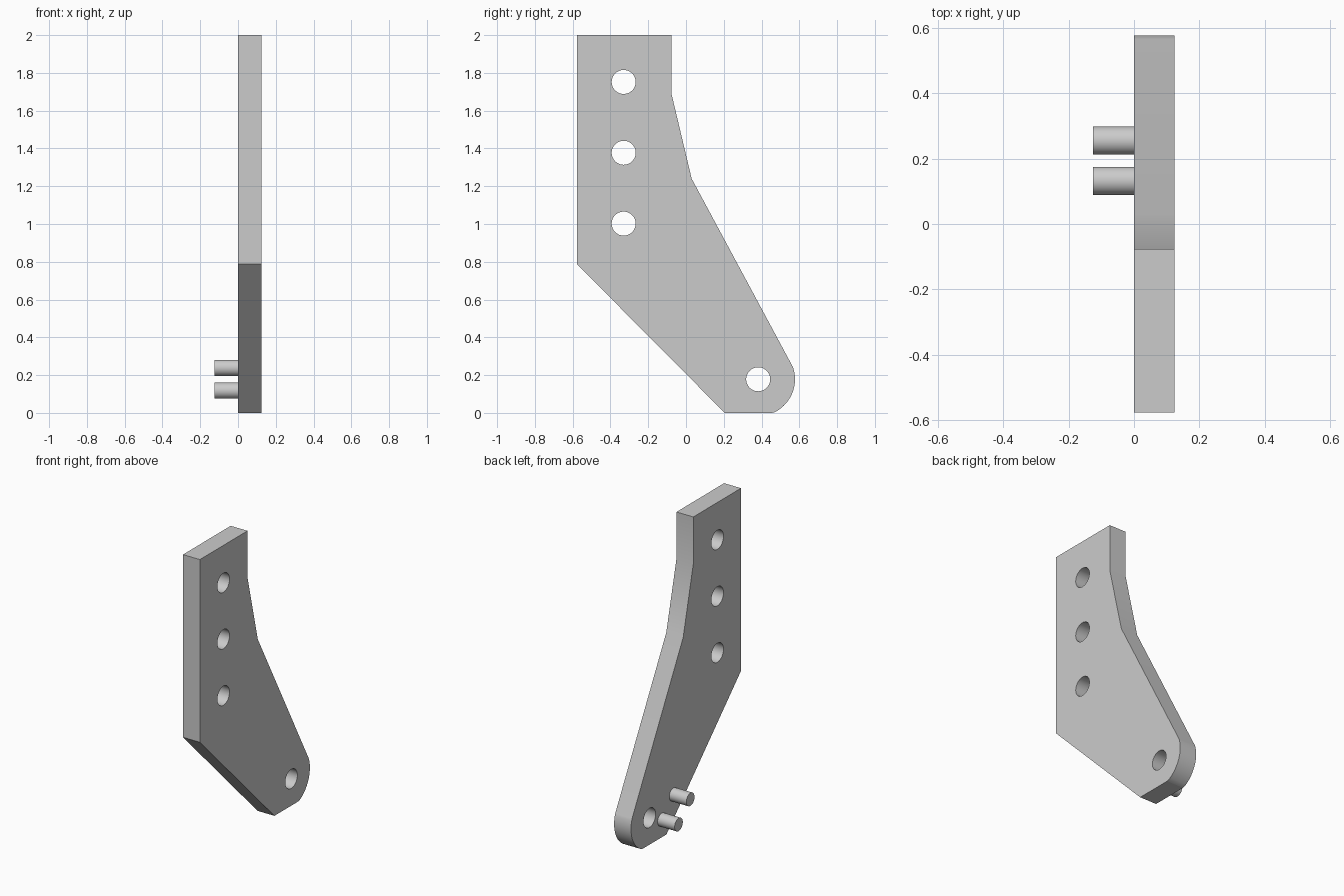
import bpy, bmesh, math
from mathutils import Matrix, Vector

cube = bpy.data.objects.get("Cube")
if cube:
    bpy.data.objects.remove(cube, do_unlink=True)

# Single grey finish
GREY = (0.6, 0.6, 0.6, 1)
grey = bpy.data.materials.new("plain_grey")
grey.use_nodes = True
grey.diffuse_color = GREY
grey.node_tree.nodes["Principled BSDF"].inputs["Base Color"].default_value = GREY


def add_object(name, bm):
    bmesh.ops.recalc_face_normals(bm, faces=bm.faces)
    mesh = bpy.data.meshes.new(name)
    bm.to_mesh(mesh)
    bm.free()
    mesh.materials.append(grey)
    obj = bpy.data.objects.new(name, mesh)
    bpy.context.collection.objects.link(obj)
    return obj


def rod(bm, y, z, radius, x0, x1):
    """Cylinder along x from x0 to x1."""
    place = Matrix.Translation(((x0 + x1) / 2, y, z)) @ Matrix.Rotation(math.pi / 2, 4, 'Y')
    bmesh.ops.create_cone(bm, cap_ends=True, segments=48, radius1=radius,
                          radius2=radius, depth=x1 - x0, matrix=place)


def smooth(obj):
    bpy.ops.object.select_all(action='DESELECT')
    obj.select_set(True)
    bpy.context.view_layer.objects.active = obj
    bpy.ops.object.shade_smooth_by_angle(angle=math.radians(15))


THICK = 0.124
PIVOT = (0.382, 0.178)
END_RADIUS = 0.195

# Plate outline in y, z: straight edges, then the rounded lower end
outline = [(0.205, 0), (-0.577, 0.787), (-0.577, 2), (-0.077, 2),
           (-0.077, 1.69), (0.03, 1.24)]
start, end, steps = math.radians(19.5), -math.acos(0.38), 20
for i in range(steps + 1):
    a = start + (end - start) * i / steps
    outline.append((PIVOT[0] + END_RADIUS * math.cos(a),
                    max(0, PIVOT[1] + END_RADIUS * math.sin(a))))

bm = bmesh.new()
face = bm.faces.new([bm.verts.new((0, y, z)) for y, z in outline])
new = bmesh.ops.extrude_face_region(bm, geom=[face])["geom"]
bmesh.ops.translate(bm, vec=Vector((THICK, 0, 0)),
                    verts=[v for v in new if isinstance(v, bmesh.types.BMVert)])
plate = add_object("bracket_plate", bm)

# Three mounting holes and the pivot hole
bm = bmesh.new()
for y, z in [(-0.33, 1.752), (-0.33, 1.377), (-0.33, 1.002), PIVOT]:
    rod(bm, y, z, 0.0635, -0.05, THICK + 0.05)
cutter = add_object("hole_cutter", bm)
cutter.hide_render = True

cut = plate.modifiers.new("holes", 'BOOLEAN')
cut.operation = 'DIFFERENCE'
cut.solver = 'EXACT'
cut.object = cutter
bpy.context.view_layer.objects.active = plate
bpy.ops.object.modifier_apply(modifier=cut.name)
bpy.data.objects.remove(cutter, do_unlink=True)
smooth(plate)

# Two stop pins on the inner side
for name, y, z in [("upper_pin", 0.132, 0.238), ("lower_pin", 0.255, 0.118)]:
    bm = bmesh.new()
    rod(bm, y, z, 0.043, -0.125, 0.002)
    smooth(add_object(name, bm))
